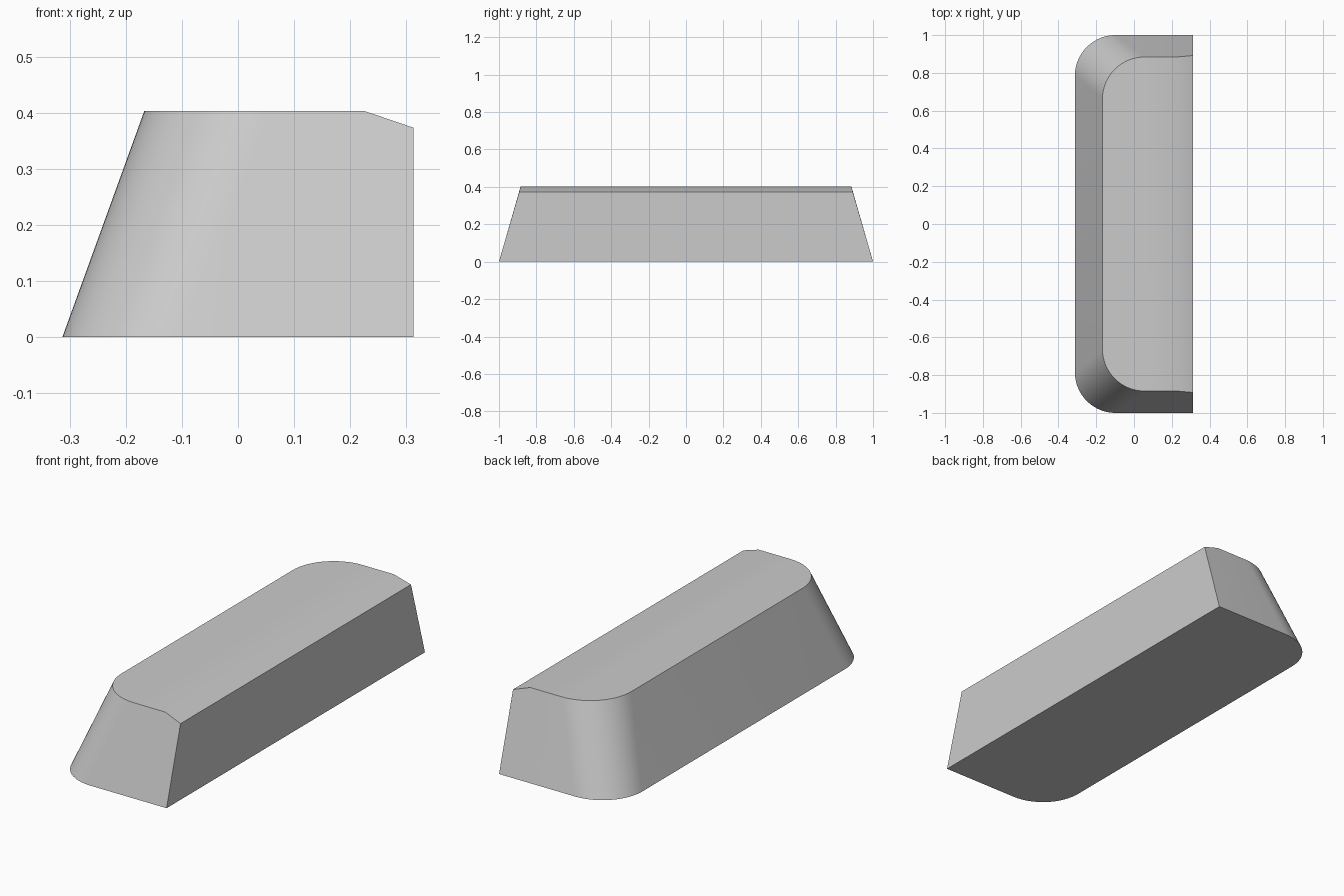
import bpy, bmesh
from math import cos, sin, pi, radians

cube = bpy.data.objects.get("Cube")
if cube:
    bpy.data.objects.remove(cube)

STEPS = 16
BACK_X, RIDGE_X = 0.313, 0.225      # flat long side, start of the sloped lip
HEIGHT, LIP_Z = 0.403, 0.373


def half_outline(left, end, radius, z):
    """Rounded corner running from the long side to the +y end."""
    pts = []
    for i in range(STEPS + 1):
        a = pi / 2 * i / STEPS
        pts.append((left + radius - radius * cos(a), end - radius + radius * sin(a), z))
    return pts


def full_outline(half):
    """Mirror a half outline across y."""
    return [(x, -y, z) for x, y, z in reversed(half)] + half


# Outlines of the base and the top, each closed by a straight end run
base = full_outline(half_outline(-0.313, 1.0, 0.215, 0)
                    + [(RIDGE_X, 1.0, 0), (BACK_X, 1.0, 0)])
top = full_outline(half_outline(-0.167, 0.884, 0.222, HEIGHT)
                   + [(RIDGE_X, 0.884, HEIGHT), (BACK_X, 0.892, LIP_Z)])

# Tapered block: walls, bottom, flat top and sloped lip
bm = bmesh.new()
lower = [bm.verts.new(p) for p in base]
upper = [bm.verts.new(p) for p in top]
count = len(lower)
for i in range(count):
    j = (i + 1) % count
    bm.faces.new((lower[i], lower[j], upper[j], upper[i]))
bm.faces.new(lower)
bm.faces.new(upper[1:-1])
bm.faces.new((upper[0], upper[1], upper[-2], upper[-1]))
bmesh.ops.recalc_face_normals(bm, faces=bm.faces)
mesh = bpy.data.meshes.new("tapered_block")
bm.to_mesh(mesh)
bm.free()

block = bpy.data.objects.new("tapered_block", mesh)
bpy.context.collection.objects.link(block)

# Plain grey finish
grey = bpy.data.materials.new("light grey")
grey.use_nodes = True
colour = (0.6, 0.6, 0.6, 1)
grey.diffuse_color = colour
grey.node_tree.nodes["Principled BSDF"].inputs["Base Color"].default_value = colour
mesh.materials.append(grey)

# Smooth corners with crisp rims
bpy.ops.object.select_all(action='DESELECT')
block.select_set(True)
bpy.context.view_layer.objects.active = block
bpy.ops.object.shade_smooth_by_angle(angle=radians(30))
